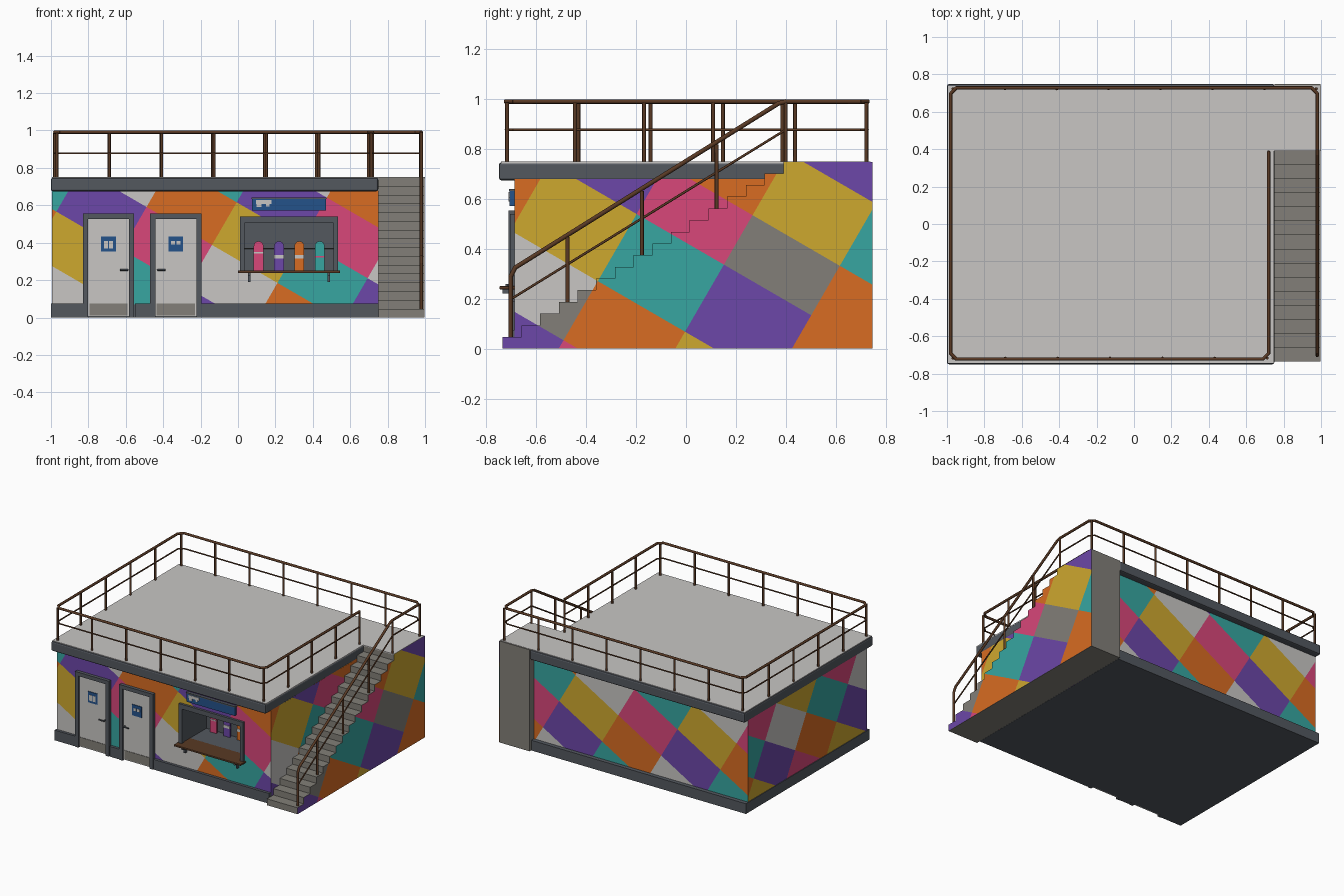
import bpy, bmesh, math
from mathutils import Vector

cube = bpy.data.objects.get("Cube")
if cube:
    bpy.data.objects.remove(cube, do_unlink=True)


def material(name, hexcode):
    def linear(s):
        v = int(s, 16) / 255
        return v / 12.92 if v <= 0.04045 else ((v + 0.055) / 1.055) ** 2.4
    col = [linear(hexcode[k:k + 2]) for k in (0, 2, 4)] + [1]
    m = bpy.data.materials.new(name)
    m.use_nodes = True
    m.diffuse_color = col
    m.node_tree.nodes["Principled BSDF"].inputs["Base Color"].default_value = col
    return m


purple = material("purple", "6C47A8")
orange = material("orange", "D86C22")
yellow = material("yellow", "CEA82F")
teal = material("teal", "37A6A1")
pink = material("pink", "D8477A")
light = material("light_grey", "C8C6C4")
grey = material("concrete_grey", "827F78")
slate = material("slate", "53585F")
brown = material("rail_brown", "593924")
blue = material("sign_blue", "24528A")


def finish(name, bm, mats):
    me = bpy.data.meshes.new(name)
    bm.to_mesh(me)
    bm.free()
    for m in mats:
        me.materials.append(m)
    ob = bpy.data.objects.new(name, me)
    bpy.context.collection.objects.link(ob)
    return ob


def boxes(name, spans, mat, bevel=0):
    """Each span is (x0, x1, y0, y1, z0, z1)."""
    bm = bmesh.new()
    for x0, x1, y0, y1, z0, z1 in spans:
        for v in bmesh.ops.create_cube(bm, size=1)["verts"]:
            v.co = ((x0 + x1) / 2 + v.co.x * (x1 - x0),
                    (y0 + y1) / 2 + v.co.y * (y1 - y0),
                    (z0 + z1) / 2 + v.co.z * (z1 - z0))
    ob = finish(name, bm, [mat])
    if bevel:
        b = ob.modifiers.new("bevel", "BEVEL")
        b.width, b.segments = bevel, 2
    return ob


def tubes(name, paths, radius, mat, sides=8):
    bm = bmesh.new()
    for path in paths:
        for a, b in zip(path, path[1:]):
            a, b = Vector(a), Vector(b)
            rot = (b - a).to_track_quat("Z", "Y")
            made = bmesh.ops.create_cone(bm, cap_ends=True, segments=sides, radius1=radius,
                                         radius2=radius, depth=(b - a).length + radius * 0.6)
            for v in made["verts"]:
                v.co = rot @ v.co + (a + b) / 2
    ob = finish(name, bm, [mat])
    for p in ob.data.polygons:
        p.use_smooth = len(p.vertices) == 4
    return ob


# Tilted tile grid: columns alternate between two repeating colour triples
TRIPLES = ((0, 1, 2), (3, 4, 5))


def mural(name, rects, base, right, origin, pale=light, hole=None, shifts={}, turn=1):
    """Painted wall; rects are (a0, a1, z0, z1); shifts move row lines, by (column, row) or row."""
    bm = bmesh.new()
    for a0, a1, z0, z1 in rects:
        bm.faces.new([bm.verts.new((a, z, 0)) for a, z in
                      ((a0, z0), (a1, z0), (a1, z1), (a0, z1))])
    o = Vector((*origin, 0))
    u, v = Vector((0.35, -0.203, 0)) * turn, Vector((0.132, 0.228, 0)) * turn

    def line(i, k):
        return k + shifts.get((i, k), shifts.get(k, 0))

    def cut(point, normal):
        bmesh.ops.bisect_plane(bm, geom=bm.verts[:] + bm.edges[:] + bm.faces[:],
                               plane_co=point, plane_no=normal)
    for k in range(-9, 10):
        cut(o + u * k, (v.y, -v.x, 0))
        for t in {line(i, k) for i in range(-9, 10)}:
            cut(o + v * t, (u.y, -u.x, 0))
    if hole:
        for a in hole[:2]:
            cut((a, 0, 0), (1, 0, 0))
        for z in hole[2:]:
            cut((0, z, 0), (0, 1, 0))
    det = u.x * v.y - u.y * v.x
    gone = []
    for f in bm.faces:
        c = f.calc_center_median()
        d = c - o
        i = math.floor((d.x * v.y - d.y * v.x) / det)
        t = (u.x * d.y - u.y * d.x) / det
        j = max(k for k in range(-9, 10) if line(i, k) <= t)
        f.material_index = TRIPLES[i % 2][(j + i // 2 + 1 - i % 2) % 3]
        if hole and hole[0] < c.x < hole[1] and hole[2] < c.y < hole[3]:
            gone.append(f)
    bmesh.ops.delete(bm, geom=gone, context="FACES")
    for p in bm.verts:
        p.co = Vector(base) + Vector(right) * p.co.x + Vector((0, 0, p.co.y))
    return finish(name, bm, [purple, pale, yellow, orange, teal, pink])


# Painted walls
WALL = (0.07, 0.68)
HOLE = (0.03, 0.52, 0.25, 0.53)
RIGHT_ORIGIN = (0.152, 0.337)
RIGHT_SHIFTS = {-2: -0.22, -1: -0.18, 1: -0.13, 2: -0.04, (1, 0): -0.6}
mural("front_wall", [(-0.995, 0.75, *WALL)], (0, -0.688, 0), (1, 0, 0), (-0.839, 0.794), hole=HOLE)
mural("back_wall", [(-0.75, 0.995, *WALL)], (0, 0.7, 0), (-1, 0, 0), (0.07, 0.66), turn=-1)
mural("left_wall", [(-0.7, 0.688, *WALL)], (-0.995, 0, 0), (0, -1, 0), (-0.5, 0.45))
mural("right_wall", [(-0.688, 0.4, 0, 0.68)], (0.75, 0, 0), (0, 1, 0),
      RIGHT_ORIGIN, shifts=RIGHT_SHIFTS)

# Stairs with painted outer side
STEPS, RUN, RISE, Y0 = 16, 0.075, 0.75 / 16, -0.735
profile = [(Y0 + RUN * k, Y0 + RUN * (k + 1), 0, RISE * (k + 1)) for k in range(STEPS - 1)]
profile.append((Y0 + RUN * (STEPS - 1), 0.748, 0, 0.748))
boxes("staircase", [(0.751, 0.998, *r) for r in profile], grey)
mural("stair_side", profile, (1, 0, 0), (0, 1, 0), RIGHT_ORIGIN, grey, shifts=RIGHT_SHIFTS)

# Roof slab and base
boxes("roof_slab", [(-1, 0.75, -0.75, 0.748, 0.675, 0.747)], slate, 0.01)
boxes("roof_deck", [(-0.995, 0.748, -0.742, 0.738, 0.743, 0.75),
                    (0.745, 0.999, 0.39, 0.74, 0.743, 0.75)], light)
boxes("base", [(-1, 0.75, -0.685, 0.73, 0, 0.075)], slate)
boxes("front_plinth", [(a, b, -0.708, -0.68, 0, 0.075) for a, b in
                       ((-1, -0.83), (-0.55, -0.47), (-0.2, 0.75))], slate)

# Doors with frames, kick plates, signs and handles
for side, x0, hx, turn, low in (("left", -0.83, -0.59, -1, 0.368), ("right", -0.47, -0.43, 1, 0.39)):
    x1 = x0 + 0.275
    mid = (x0 + x1) / 2
    boxes(side + "_door_frame", [(x0, x0 + 0.028, -0.712, -0.68, 0, 0.555),
                                 (x1 - 0.028, x1, -0.712, -0.68, 0, 0.555),
                                 (x0, x1, -0.712, -0.68, 0.527, 0.555)], slate)
    boxes(side + "_door", [(x0 + 0.028, x1 - 0.028, -0.7, -0.68, 0.005, 0.527)], light)
    boxes(side + "_kick_plate", [(x0 + 0.035, x1 - 0.035, -0.703, -0.699, 0.012, 0.075)], grey)
    boxes(side + "_door_sign", [(mid - 0.039, mid + 0.039, -0.705, -0.699, 0.352, 0.432)], blue)
    boxes(side + "_sign_symbol", [(mid + k - 0.011, mid + k + 0.011, -0.708, -0.704, low, 0.41)
                                  for k in (-0.014, 0.014)], light)
    tubes(side + "_door_handle", [[(hx, -0.695, 0.255), (hx, -0.72, 0.255),
                                   (hx + 0.04 * turn, -0.72, 0.255)]], 0.005, slate)

# Service window: deep recess, frame, counter and hanging boards
hx0, hx1, hz0, hz1 = HOLE
boxes("window_recess", [(hx0, hx1, -0.41, -0.4, hz0, hz1),
                        (hx0 - 0.01, hx0, -0.688, -0.4, hz0, hz1),
                        (hx1, hx1 + 0.01, -0.688, -0.4, hz0, hz1),
                        (hx0, hx1, -0.688, -0.4, hz1, hz1 + 0.01),
                        (hx0, hx1, -0.688, -0.4, hz0 - 0.01, hz0)], slate)
boxes("window_frame", [(0.01, 0.035, -0.705, -0.68, 0.25, 0.54),
                       (0.51, 0.535, -0.705, -0.68, 0.25, 0.54),
                       (0.01, 0.535, -0.705, -0.68, 0.505, 0.54)], slate)
boxes("counter", [(0, 0.545, -0.748, -0.6, 0.238, 0.251)], brown, 0.003)
boxes("counter_brackets", [(x - 0.006, x + 0.006, y, -0.685, z, 0.238) for x in (0.06, 0.485)
                           for y, z in ((-0.735, 0.222), (-0.71, 0.19))], slate)
tubes("board_rail", [[(0.035, -0.425, 0.37), (0.51, -0.425, 0.37)]], 0.003, grey)
for n, (paint, band) in enumerate(((pink, light), (purple, light), (orange, light), (teal, pink))):
    bx = 0.11 + 0.109 * n
    bm = bmesh.new()
    ring = [(bx + 0.026 * math.cos(math.pi * k / 8), 0.382 + 0.026 * math.sin(math.pi * k / 8))
            for k in range(9)]
    ring += [(bx - 0.026, 0.252), (bx + 0.026, 0.252)]
    face = bm.faces.new([bm.verts.new((x, -0.445, z)) for x, z in ring])
    made = bmesh.ops.extrude_face_region(bm, geom=[face])["geom"]
    bmesh.ops.translate(bm, vec=(0, 0.012, 0),
                        verts=[g for g in made if isinstance(g, bmesh.types.BMVert)])
    bmesh.ops.recalc_face_normals(bm, faces=bm.faces[:])
    finish(f"board_{n + 1}", bm, [paint])
    h = 0.01 if n in (1, 2) else 0.004
    bz = 0.345 if n == 0 else 0.325
    boxes(f"board_band_{n + 1}", [(bx - 0.026, bx + 0.026, -0.448, -0.444, bz - h, bz + h)], band)

# Sign above the window
boxes("window_sign", [(0.075, 0.47, -0.708, -0.68, 0.572, 0.635)], blue)
boxes("window_sign_cap", [(0.072, 0.473, -0.71, -0.68, 0.633, 0.641)], slate)
boxes("window_sign_symbol", [(0.095, 0.18, -0.712, -0.707, 0.607, 0.628),
                             (0.1, 0.125, -0.712, -0.707, 0.59, 0.607),
                             (0.15, 0.168, -0.712, -0.707, 0.594, 0.607)], light)

# Railings around the roof and down the stairs
XL, XI, XO, YF, YB, C = -0.98, 0.72, 0.98, -0.722, 0.728, 0.03


def rail_path(z, drop_end):
    flat = [(XI, 0.385), (XI, YF + C), (XI - C, YF), (XL + C, YF), (XL, YF + C), (XL, YB - C),
            (XL + C, YB), (XO - C, YB), (XO, YB - C), (XO, 0.4)]
    return [(x, y, z) for x, y in flat] + drop_end


tubes("top_rail", [rail_path(0.991, [(XO, 0.37, 0.983), (XO, -0.685, 0.325),
                                     (XO, -0.703, 0.29), (XO, -0.703, 0.047)])], 0.009, brown)
tubes("middle_rail", [rail_path(0.878, [(XO, -0.7, 0.2)])], 0.005, brown)
spots = [(-0.968 + 0.28 * k, YF + 0.005) for k in range(7)]
spots += [(-0.968 + 0.2775 * k, YB - 0.005) for k in range(8)]
spots += [(XL, YF + 0.29 * k) for k in range(1, 5)]
spots += [(XI, YF + 0.277 * k) for k in range(1, 5)] + [(XO, 0.4)]
posts = [[(x, y, 0.745), (x, y, 0.985)] for x, y in spots]
posts += [[(XO, y, z), (XO, y, z + 0.26)] for y, z in ((-0.475, 0.185), (-0.177, 0.37), (0.123, 0.557))]
tubes("rail_posts", posts, 0.008, brown)
